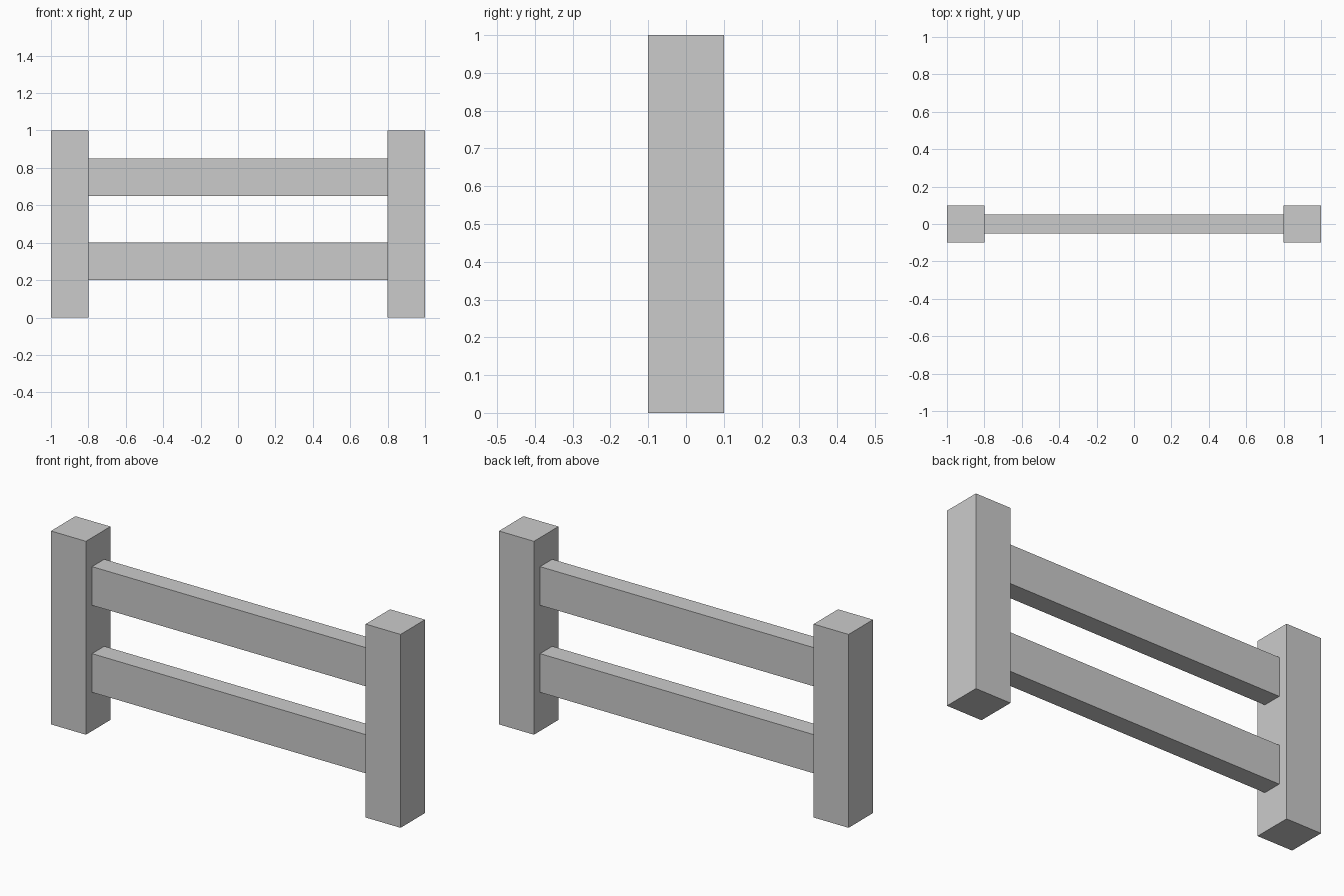
import bpy

cube = bpy.data.objects.get("Cube")
if cube:
    bpy.data.objects.remove(cube, do_unlink=True)

# Single flat grey
grey = bpy.data.materials.new("light_grey")
grey.use_nodes = True
colour = (0.6, 0.6, 0.6, 1)
grey.diffuse_color = colour
grey.node_tree.nodes["Principled BSDF"].inputs["Base Color"].default_value = colour

POST_WIDTH = 0.2
POST_HEIGHT = 1.0
POST_X = 0.9
RAIL_SIZE = (2 * POST_X - POST_WIDTH, 0.1, 0.2)


def box(name, size, centre):
    bpy.ops.mesh.primitive_cube_add(size=1, location=centre)
    obj = bpy.context.object
    obj.name = name
    obj.scale = size
    bpy.ops.object.transform_apply(location=False, rotation=False, scale=True)
    obj.data.materials.append(grey)
    return obj


# Square end posts
for side, sign in (("left", 1), ("right", -1)):
    box(side + "_post", (POST_WIDTH, POST_WIDTH, POST_HEIGHT),
        (sign * POST_X, 0, POST_HEIGHT / 2))

# Horizontal rails between the posts
for level, z in (("lower", 0.3), ("upper", 0.75)):
    box(level + "_rail", RAIL_SIZE, (0, 0, z))
